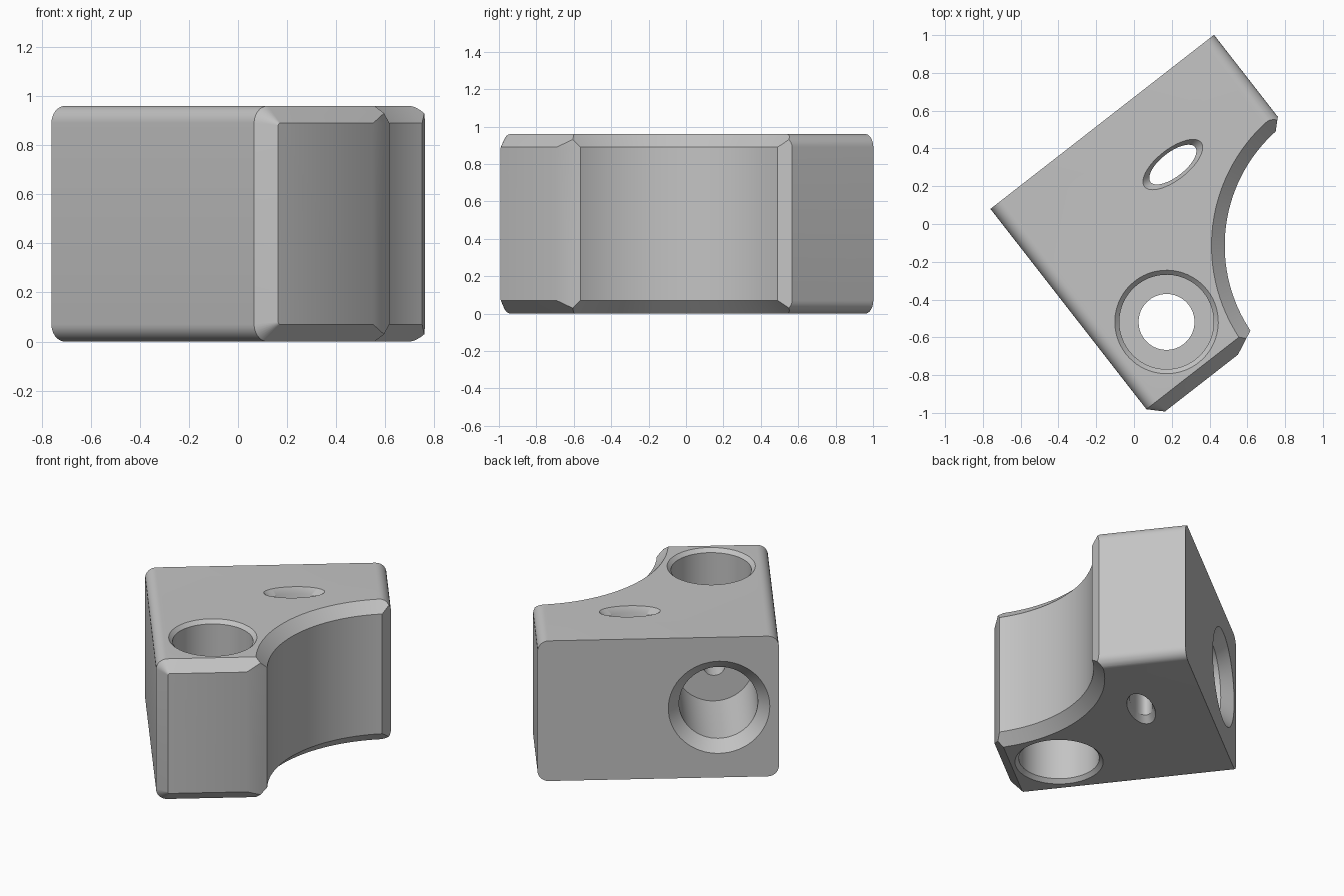
import bpy, bmesh, math
from mathutils import Matrix, Vector

if "Cube" in bpy.data.objects:
    bpy.data.objects.remove(bpy.data.objects["Cube"])

W, D, H, C = 1.50, 1.414, 0.96, 0.07      # width, depth, height, edge size


def make_object(name, rings):
    """Skin a list of equal-length point rings into a closed solid."""
    bm = bmesh.new()
    loops = [[bm.verts.new(p) for p in ring] for ring in rings]
    n = len(loops[0])
    for a, b in zip(loops, loops[1:]):
        for i in range(n):
            j = (i + 1) % n
            bm.faces.new((a[i], a[j], b[j], b[i]))
    bm.faces.new(loops[0])
    bm.faces.new(loops[-1])
    bmesh.ops.recalc_face_normals(bm, faces=bm.faces[:])
    me = bpy.data.meshes.new(name)
    bm.to_mesh(me)
    bm.free()
    ob = bpy.data.objects.new(name, me)
    bpy.context.collection.objects.link(ob)
    return ob


def rounded_ring(y, inset, r, seg=8):
    """Rounded rectangle in the x-z plane at depth y."""
    x0, x1, z0, z1 = inset, W - inset, inset, H - inset
    corners = [(x1 - r, z1 - r, 0), (x0 + r, z1 - r, 90),
               (x0 + r, z0 + r, 180), (x1 - r, z0 + r, 270)]
    pts = []
    for cx, cz, start in corners:
        for k in range(seg + 1):
            a = math.radians(start + 90 * k / seg)
            pts.append((cx + r * math.cos(a), y, cz + r * math.sin(a)))
    return pts


def lathe(name, profile, matrix, seg=64, squash=1.0):
    """Turned solid from (radius, height) pairs about z, then placed."""
    rings = []
    for r, z in profile:
        rings.append([matrix @ Vector((r * math.cos(2 * math.pi * i / seg),
                                       r * squash * math.sin(2 * math.pi * i / seg), z))
                      for i in range(seg)])
    return make_object(name, rings)


def prism(name, pts):
    return make_object(name, [[(x, y, z) for x, y in pts] for z in (-0.2, H + 0.2)])


# Block with rounded long edges and a chamfered front end
block = make_object("clamp_block", [rounded_ring(0, 0, C),
                                    rounded_ring(-(D - C), 0, C),
                                    rounded_ring(-D, C, 0.01)])

# Concave corner scoop with flared rims
R = 0.812
e = 0.1
cutters = [lathe("scoop_cutter",
                 [(R + C + e, -e), (R, C), (R, H - C), (R + C + e, H + e)],
                 Matrix.Translation((W, -D, 0)), seg=128)]

# Vertical chamfers at both ends of the scoop
cutters.append(prism("front_corner_cutter",
                     [(0.56, -D), (0.69, -1.354), (0.95, -1.234), (0.95, -1.6), (0.56, -1.6)]))
cutters.append(prism("side_corner_cutter",
                     [(1.56, -0.493), (1.50, -0.55), (1.437, -0.61), (1.437, -0.9), (1.56, -0.9)]))

# Stepped vertical bolt hole, open to both faces
k, rb, depth = 0.024, 0.25, 0.36
cutters.append(lathe("bolt_hole_cutter",
                     [(rb + 2 * k, -k), (rb, k), (rb, depth), (0.148, depth),
                      (0.148, H - depth), (rb, H - depth), (rb, H - k), (rb + 2 * k, H + k)],
                     Matrix.Translation((0.368, -1.045, 0))))

# Horizontal bore from the back with a countersunk mouth and a pin hole
cutters.append(lathe("back_bore_cutter",
                     [(0.386, -0.07), (0.245, 0.07), (0.245, 0.62), (0.07, 0.62), (0.07, 1.0)],
                     Matrix.Translation((0.372, 0, 0.48)) @ Matrix.Rotation(math.pi / 2, 4, 'X')))

# Elliptical through slot with chamfered rims
c = 0.04
cutters.append(lathe("slot_cutter",
                     [(0.23, -c), (0.15, c), (0.15, H - c), (0.23, H + c)],
                     Matrix.Translation((0.906, -0.408, 0)), squash=0.43))

# Cut everything out of the block
bpy.context.view_layer.objects.active = block
for cutter in cutters:
    cutter.hide_render = True
    mod = block.modifiers.new(cutter.name, 'BOOLEAN')
    mod.operation, mod.solver, mod.object = 'DIFFERENCE', 'EXACT', cutter
    bpy.ops.object.modifier_apply(modifier=mod.name)
for cutter in cutters:
    bpy.data.objects.remove(cutter)

# Turn the block into place
block.data.transform(Matrix.Translation((-0.76, 0.08, 0)) @
                     Matrix.Rotation(math.radians(37.9), 4, 'Z'))

# Plain grey finish
grey = bpy.data.materials.new("plain grey")
grey.diffuse_color = (0.55, 0.55, 0.55, 1)
grey.use_nodes = True
grey.node_tree.nodes["Principled BSDF"].inputs["Base Color"].default_value = grey.diffuse_color
block.data.materials.clear()
block.data.materials.append(grey)
for p in block.data.polygons:
    p.material_index = 0
block.select_set(True)
bpy.ops.object.shade_smooth_by_angle(angle=math.radians(30))
